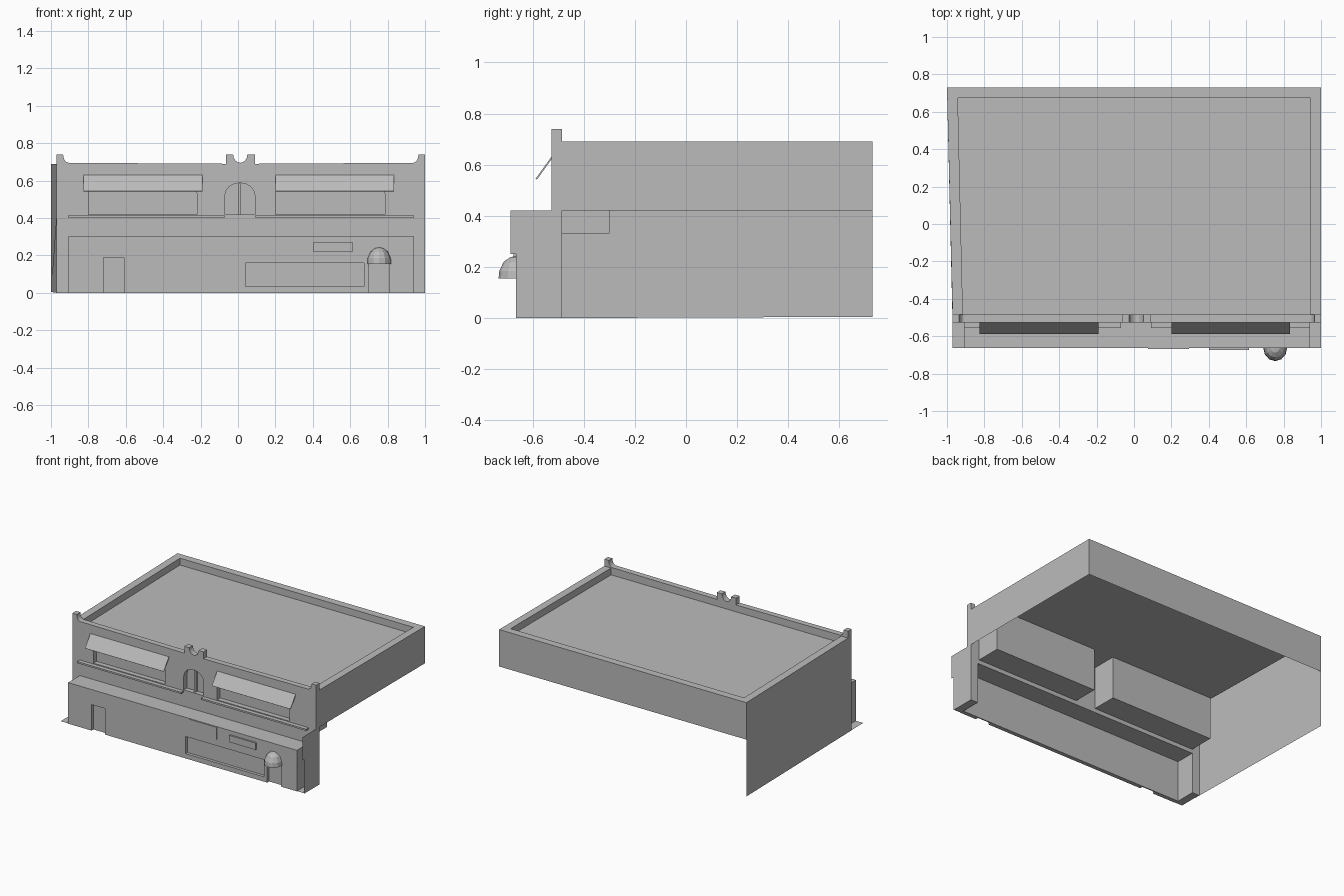
import bpy, bmesh, math
from mathutils import Vector

cube = bpy.data.objects.get("Cube")
if cube:
    bpy.data.objects.remove(cube, do_unlink=True)

GREY = (0.5, 0.5, 0.5, 1)
mat = bpy.data.materials.new("plain_grey")
mat.use_nodes = True
mat.diffuse_color = GREY
mat.node_tree.nodes["Principled BSDF"].inputs["Base Color"].default_value = GREY


def finish(bm, name):
    bmesh.ops.recalc_face_normals(bm, faces=bm.faces)
    mesh = bpy.data.meshes.new(name)
    bm.to_mesh(mesh)
    bm.free()
    mesh.materials.append(mat)
    ob = bpy.data.objects.new(name, mesh)
    bpy.context.collection.objects.link(ob)
    return ob


def sheet(name, *polys):
    """Flat open faces, each given by its corners."""
    bm = bmesh.new()
    for poly in polys:
        bm.faces.new([bm.verts.new(p) for p in poly])
    bmesh.ops.remove_doubles(bm, verts=bm.verts, dist=0.0005)
    return finish(bm, name)


def slab(name, outline, y0, y1):
    """Outline in x and z, extruded from y0 to y1."""
    bm = bmesh.new()
    face = bm.faces.new([bm.verts.new((x, y0, z)) for x, z in outline])
    new = bmesh.ops.extrude_face_region(bm, geom=[face])["geom"]
    moved = [v for v in new if isinstance(v, bmesh.types.BMVert)]
    bmesh.ops.translate(bm, verts=moved, vec=(0, y1 - y0, 0))
    return finish(bm, name)


def rect(x0, x1, z0, z1):
    return [(x0, z0), (x1, z0), (x1, z1), (x0, z1)]


def box(name, x0, x1, y0, y1, z0, z1):
    return slab(name, rect(x0, x1, z0, z1), y0, y1)


def arc(cx, cz, rx, rz, a0, a1, n=5):
    angles = [math.radians(a0 + (a1 - a0) * i / n) for i in range(n + 1)]
    return [(cx + rx * math.cos(a), cz + rz * math.sin(a)) for a in angles]


def cut(ob, outline, y0, y1):
    """Carve a recess and discard the cutter."""
    cutter = slab("cutter", outline, y0, y1)
    cutter.hide_render = True
    mod = ob.modifiers.new("recess", "BOOLEAN")
    mod.operation, mod.object, mod.solver = "DIFFERENCE", cutter, "EXACT"
    bpy.context.view_layer.update()
    graph = bpy.context.evaluated_depsgraph_get()
    mesh = bpy.data.meshes.new_from_object(ob.evaluated_get(graph))
    ob.modifiers.clear()
    ob.data = mesh
    bpy.data.objects.remove(cutter, do_unlink=True)


L, R = -0.97, 1.0            # facade ends
BL, BR = -0.91, 0.94         # shopfront ends
FRONT, SHOP, BACK = -0.527, -0.662, 0.73
TOP, PEAK, MID, LEDGE = 0.69, 0.74, 0.42, 0.3

# Upper facade, with raised posts and hollow curves along its top
top_line = [(R, PEAK), (0.965, PEAK)]
top_line += arc(0.935, PEAK, 0.03, 0.045, 0, -90)
top_line += [(0.09, TOP), (0.09, PEAK), (0.055, PEAK)]
top_line += arc(0.012, PEAK, 0.038, 0.045, 0, -180, 8)
top_line += [(-0.065, PEAK), (-0.065, TOP)]
top_line += arc(-0.905, PEAK, 0.03, 0.045, -90, -180)
top_line += [(L, PEAK)]
base_line = [(L, 0), (BL, 0), (BL, LEDGE), (BR, LEDGE), (BR, 0), (R, 0)]
facade = slab("upper_facade", base_line + top_line, FRONT, FRONT + 0.042)

# Rooms behind the windows
for x0, x1, side in ((-0.91, -0.07, "right"), (0.09, 0.93, "left")):
    box(side + "_room", x0, x1, FRONT + 0.04, -0.3, 0.33, 0.64)

# Wide windows with rounded upper corners, and the arched opening
for x0, x1, side in ((-0.80, -0.22, "right"), (0.20, 0.785, "left")):
    opening = [(x0, MID), (x1, MID)]
    opening += arc(x1 - 0.03, 0.53, 0.03, 0.03, 0, 90, 4)
    opening += arc(x0 + 0.03, 0.53, 0.03, 0.03, 90, 180, 4)
    cut(facade, opening, FRONT - 0.05, FRONT + 0.036)
arch = [(-0.07, MID), (0.09, MID)] + arc(0.01, 0.52, 0.08, 0.068, 0, 180, 8)
cut(facade, arch, FRONT - 0.05, FRONT + 0.036)
box("arch_mullion", 0.003, 0.017, FRONT + 0.015, FRONT + 0.04, MID, 0.585)

# Sloping awnings and window sills
for x0, x1, side in ((-0.825, -0.19, "right"), (0.20, 0.835, "left")):
    a, b = Vector((0, FRONT, 0.63)), Vector((0, -0.588, 0.545))
    slope = [Vector((x0, 0, 0)) + a, Vector((x1, 0, 0)) + a,
             Vector((x1, 0, 0)) + b, Vector((x0, 0, 0)) + b]
    awning = sheet(side + "_awning", slope)
    awning.modifiers.new("thickness", "SOLIDIFY").thickness = 0.006
for x0, x1, side in ((BL, -0.07, "right"), (0.09, BR, "left")):
    box(side + "_sill", x0, x1, FRONT - 0.03, FRONT, 0.402, 0.414)

# Shopfront with recessed doors and window
shop = box("shopfront", BL, BR, SHOP, SHOP + 0.03, 0, LEDGE)
for x0, x1, z0, z1 in ((-0.72, -0.61, -0.1, 0.19), (0.04, 0.675, 0.035, 0.16),
                       (0.70, 0.81, -0.1, 0.17)):
    cut(shop, rect(x0, x1, z0, z1), SHOP - 0.05, SHOP + 0.022)
sheet("shopfront_roof", [(BL, SHOP + 0.03, LEDGE), (BR, SHOP + 0.03, LEDGE),
                         (BR, FRONT, LEDGE), (BL, FRONT, LEDGE)])
for x, name in ((BL, "right_shopfront_end"), (BR, "left_shopfront_end")):
    sheet(name, [(x, SHOP + 0.03, 0), (x, FRONT, 0), (x, FRONT, LEDGE), (x, SHOP + 0.03, LEDGE)])
box("large_sign", 0.075, 0.295, SHOP - 0.005, SHOP, 0.21, 0.297)
box("small_sign", 0.40, 0.615, SHOP - 0.012, SHOP, 0.22, 0.27)

# Paving strips beside the shopfront and the thin side fin
for x0, x1, side in ((L, BL, "right"), (BR, R, "left")):
    sheet(side + "_paving", [(x0, SHOP, 0.002), (x1, SHOP, 0.002),
                             (x1, FRONT, 0.002), (x0, FRONT, 0.002)])
fin = [(FRONT, 0), (SHOP - 0.003, 0), (SHOP - 0.003, 0.25),
       (-0.686, 0.25), (-0.686, MID), (FRONT, MID)]
sheet("side_fin", [(R, y, z) for y, z in fin])

# Half-dome canopy over the door
bm = bmesh.new()
rings = []
for scale, z in ((1, 0.155), (0.96, 0.185), (0.72, 0.22), (0.36, 0.238)):
    plan = arc(0.755, SHOP, 0.064 * scale, 0.071 * scale, 180, 360, 6)
    rings.append([bm.verts.new((x, y, z)) for x, y in plan])
tip = bm.verts.new((0.755, SHOP, 0.243))
for low, high in zip(rings, rings[1:]):
    for i in range(6):
        bm.faces.new((low[i], low[i + 1], high[i + 1], high[i]))
for i in range(6):
    bm.faces.new((rings[-1][i], rings[-1][i + 1], tip))
finish(bm, "door_canopy")

# Hollow upper shell: side and back walls, parapet rim and sunken roof
rear = FRONT + 0.042
outer = [(L, rear), (R, rear), (R, BACK), (-1.0, BACK)]
inner = [(-0.915, rear), (0.945, rear), (0.945, 0.675), (-0.942, 0.675)]


def ring_quad(i, p, zp, q, zq):
    j = (i + 1) % 4
    return [(*p[i], zp), (*p[j], zp), (*q[j], zq), (*q[i], zq)]


sides = (1, 2, 3)
sheet("upper_walls", *[ring_quad(i, outer, MID, outer, TOP) for i in sides])
sheet("parapet_rim", *[ring_quad(i, outer, TOP, inner, TOP) for i in sides])
sheet("sunken_roof", [(*p, 0.64) for p in inner],
      *[ring_quad(i, inner, 0.64, inner, TOP) for i in range(4)])
sheet("right_lower_wall", [(L, FRONT, 0), (-1.0, BACK, 0.005),
                           (-1.0, BACK, MID), (L, rear, MID), (L, FRONT, MID)])
